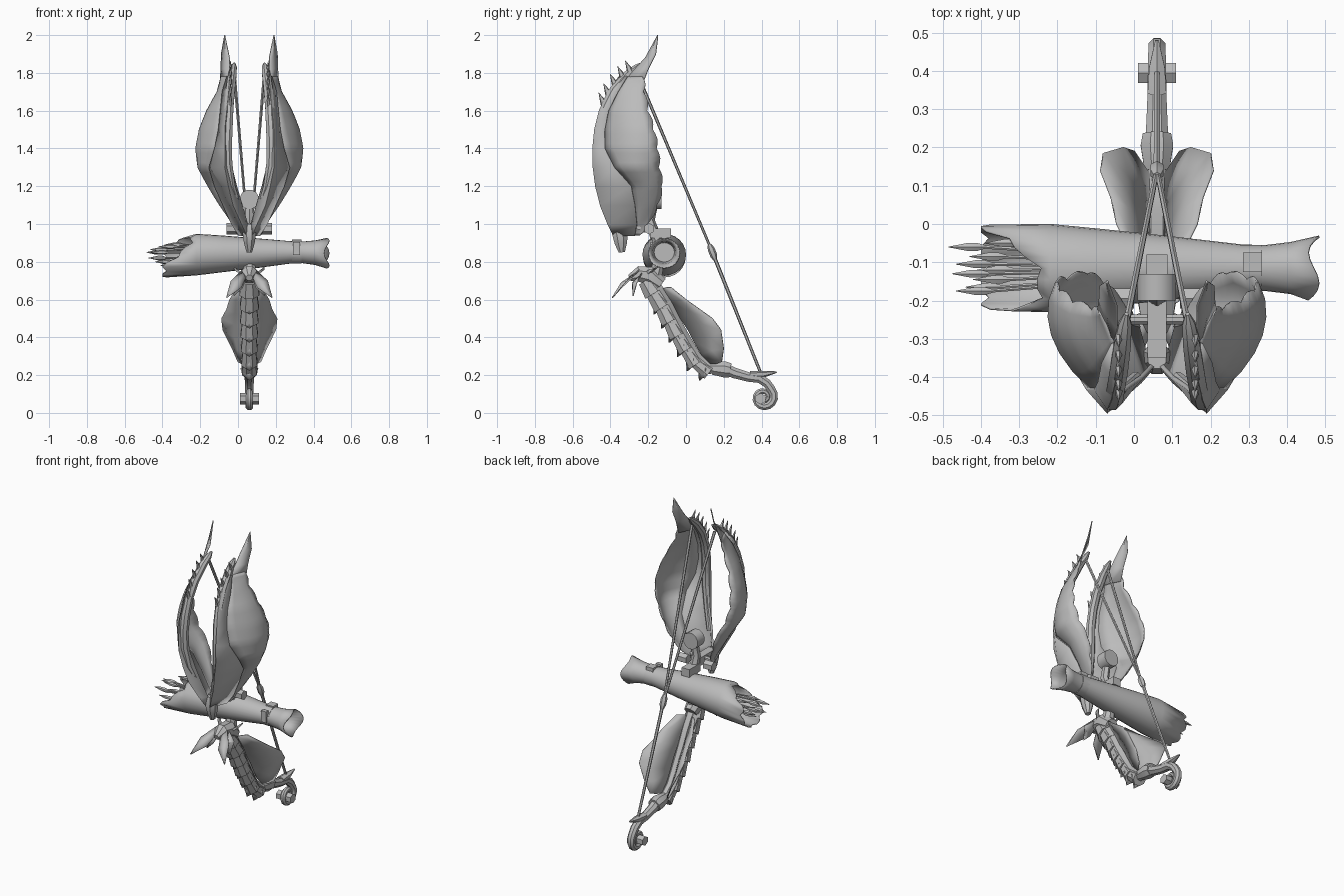
import bpy, bmesh, math
from mathutils import Vector as V

CX = 0.06  # centre plane of the bow
grey = bpy.data.materials.new("grey")
grey.diffuse_color = (0.5, 0.5, 0.5, 1)


def finish(name, bm, mirror=False, thick=0, x=CX, angle=35):
    bmesh.ops.recalc_face_normals(bm, faces=bm.faces)
    me = bpy.data.meshes.new(name)
    bm.to_mesh(me)
    bm.free()
    ob = bpy.data.objects.new(name, me)
    bpy.context.collection.objects.link(ob)
    ob.location.x = x
    me.materials.append(grey)
    if thick:
        m = ob.modifiers.new("thickness", 'SOLIDIFY')
        m.thickness, m.offset = thick, 0
    if mirror:
        ob.modifiers.new("mirror", 'MIRROR').use_mirror_merge = False
    bpy.ops.object.select_all(action='DESELECT')
    ob.select_set(True)
    bpy.context.view_layer.objects.active = ob
    bpy.ops.object.shade_smooth_by_angle(angle=math.radians(angle))
    return ob


def add_grid(bm, rows, closed=False, caps=False):
    vs = [[bm.verts.new(p) for p in r] for r in rows]
    n = len(rows[0])
    for a, b in zip(vs, vs[1:]):
        for i in range(n if closed else n - 1):
            j = (i + 1) % n
            bm.faces.new((a[i], a[j], b[j], b[i]))
    if caps:
        bm.faces.new(vs[0])
        bm.faces.new(vs[-1][::-1])


def add_tube(bm, path, radii, sides=8, flat=1.0):
    """Sweep a polygon along a path; flat scales its sideways width."""
    path = [V(p) for p in path]
    rows = []
    for i, p in enumerate(path):
        t = (path[min(i + 1, len(path) - 1)] - path[max(i - 1, 0)]).normalized()
        side = V((1, 0, 0)) if abs(t.x) < 0.9 else V((0, 1, 0))
        a = (side - t * side.dot(t)).normalized()
        b = t.cross(a)
        rows.append([p + radii[i] * (a * flat * math.cos(k) + b * math.sin(k))
                     for k in (2 * math.pi * (j + 0.5) / sides for j in range(sides))])
    add_grid(bm, rows, True, True)


def tube(name, path, radii, sides=8, flat=1.0, **kw):
    bm = bmesh.new()
    add_tube(bm, path, radii, sides, flat)
    return finish(name, bm, **kw)


def box(name, c, s, **kw):
    bm = bmesh.new()
    bmesh.ops.create_cube(bm, size=1)
    for v in bm.verts:
        v.co = V(c) + V([a * b for a, b in zip(v.co, s)])
    return finish(name, bm, **kw)


# Wing cross-sections: height, then inner edge, ridge, plate edge, rear edge (x, y)
sections = [
    (0.94, 0.00, -.36, .015, -.38, .05, -.27, .06, -.24),
    (1.0, .012, -.37, .04, -.41, .09, -.26, .09, -.20),
    (1.1, .04, -.40, .085, -.45, .135, -.27, .14, -.15),
    (1.2, .07, -.42, .11, -.475, .18, -.29, .18, -.125),
    (1.3, .095, -.44, .13, -.488, .21, -.38, .235, -.14),
    (1.4, .105, -.44, .13, -.49, .18, -.43, .265, -.15),
    (1.5, .10, -.43, .13, -.48, .16, -.43, .255, -.17),
    (1.6, .10, -.41, .12, -.455, .15, -.41, .22, -.20),
    (1.7, .095, -.37, .11, -.41, .14, -.36, .17, -.22),
    (1.78, .09, -.30, .10, -.35, .115, -.31, .15, -.225),
]
fine = []
for a, b in zip(sections, sections[1:]):
    fine += [[p + (q - p) * k / 4 for p, q in zip(a, b)] for k in range(4)]
fine.append(list(sections[-1]))

# Armoured front plates of the wings
bm = bmesh.new()
add_grid(bm, [[(s[i], s[i + 1], s[0]) for i in (1, 3, 5)] for s in sections])
finish("wing_plate", bm, True, 0.012, angle=60)

# Bowed wing membranes with a scalloped rear edge
bm = bmesh.new()
rows = []
for k, s in enumerate(fine):
    z = s[0]
    bulge = 0.055 * max(0, math.sin(math.pi * min(1, max(0, (z - 1.0) / 0.75))))
    row = []
    for c in range(7):
        t = c / 6
        u = s[5] + (s[7] - s[5]) * t + bulge * 4 * t * (1 - t) - 0.006 * (1 - t)
        y = s[6] + (s[8] - s[6]) * t
        if c == 6:
            y += 0.014 * abs(math.sin(math.pi * k / 4)) - 0.006
        row.append((u, y, z))
    rows.append(row)
add_grid(bm, rows)
finish("wing_membrane", bm, True, 0.005, angle=60)

# Pointed blades above the wings
bm = bmesh.new()
add_grid(bm, [[(.105, -.35, 1.74), (.125, -.29, 1.74), (.155, -.23, 1.74)],
              [(.105, -.27, 1.82), (.13, -.235, 1.82), (.15, -.20, 1.82)],
              [(.105, -.215, 1.88), (.125, -.19, 1.89), (.148, -.16, 1.90)],
              [(.128, -.155, 1.99), (.13, -.15, 2.0), (.132, -.149, 1.99)]])
finish("wing_blade", bm, True, 0.006)

# Horn ribs along the wing ridge
tube("wing_horn", [(.055, -.40, 1.08), (.095, -.44, 1.2), (.115, -.458, 1.32), (.118, -.46, 1.42),
                   (.113, -.45, 1.52), (.108, -.425, 1.62), (.10, -.38, 1.71), (.09, -.31, 1.79),
                   (.083, -.26, 1.83), (.08, -.235, 1.85)],
     [.015, .022, .027, .028, .027, .026, .026, .024, .018, .006], mirror=True)

# Small thorns near the horn tips
bm = bmesh.new()
for y, z in ((-.43, 1.64), (-.405, 1.69), (-.37, 1.74), (-.33, 1.78), (-.29, 1.81)):
    add_tube(bm, [(.10, y, z - .02), (.10, y - .015, z + .02), (.10, y - .032, z + .055)],
             [.02, .013, .001], 5, 0.6)
finish("horn_thorns", bm, True)

# Beak where the wings meet
tube("beak", [(0, -.35, 1.0), (0, -.35, .95), (0, -.345, .90), (0, -.34, .85)],
     [.03, .045, .036, .018], 8, 0.85)

# Riser: sight disc, post, blocks and cross pins
tube("sight_disc", [(0, -.20, 1.13), (0, -.13, 1.13)], [.052, .052], 12)
tube("sight_post", [(0, -.165, 1.13), (0, -.19, 1.02), (0, -.16, .93)], [.022, .025, .03], 6)
box("riser_block", (0, -.135, .95), (.055, .11, .05))
box("riser_bridge", (0, -.27, .98), (.05, .16, .05))
tube("cross_pin", [(-.08, -.25, .985), (.08, -.25, .985)], [.014, .014], 8)
tube("side_bolt", [(.06, -.195, .975), (.12, -.195, .975)], [.03, .03], 6, mirror=True)
tube("grip_core", [(0, -.16, .94), (0, -.13, .85), (0, -.17, .70)], [.03, .028, .04], 8)

# Lower limb core and its overlapping armour bands
limb = [V((0, y, z)) for y, z in ((-.20, .71), (-.165, .655), (-.12, .585), (-.08, .51),
                                   (-.04, .435), (.005, .36), (.055, .285), (.12, .235), (.19, .24))]
tube("lower_limb", limb, [.04, .045, .045, .043, .042, .04, .036, .034, .03], 8)
bm = bmesh.new()
for i, (a, b) in enumerate(zip(limb[:-2], limb[1:-1])):
    d = b - a
    r = 1 - 0.04 * i
    fwd = V((0, -.012, -.008))
    add_tube(bm, [a + fwd, b + d * .25 + fwd], [.046 * r, .06 * r], 8, 0.95)
finish("limb_bands", bm, angle=30)

# Hooked shield points under each band
bm = bmesh.new()
for i, p in enumerate(limb[2:8]):
    q = p + V((0, -.048, -.028))
    add_grid(bm, [[q + V((-.045, .03, .03)), q + V((0, -.004, .035)), q + V((.045, .03, .03))],
                  [q + V((-.03, .03, -.01)), q + V((0, 0, -.035)), q + V((.03, .03, -.01))]])
finish("band_points", bm, thick=0.008)

# Head of the lower limb with splayed leaves
tube("lower_head", [(0, -.30, .715), (0, -.25, .735), (0, -.19, .725), (0, -.13, .68)],
     [.018, .045, .055, .04], 8)
bm = bmesh.new()
for root, mid, tip, w in (((.02, -.25, .75), (.07, -.33, .68), (.12, -.39, .61), .028),
                          ((.03, -.24, .73), (.065, -.27, .68), (.08, -.28, .62), .03),
                          ((.02, -.22, .71), (.055, -.19, .745), (.08, -.15, .77), .025)):
    o = V((w, 0.012, w * .6))
    r, m, t = V(root), V(mid), V(tip)
    add_grid(bm, [[r - o * .5, r, r + o * .5], [m - o, m + V((0, -.012, .008)), m + o],
                  [t - o * .04, t, t + o * .04]])
finish("head_leaves", bm, True, 0.006)

# Spread fins behind the lower limb
bm = bmesh.new()
add_grid(bm, [[(.02, -.12, .66), (.045, -.10, .665), (.065, -.08, .665)],
              [(.02, -.07, .58), (.07, -.03, .60), (.105, .0, .60)],
              [(.02, -.03, .50), (.075, .04, .53), (.12, .07, .55)],
              [(.02, .01, .44), (.08, .09, .47), (.147, .14, .50)],
              [(.02, .04, .38), (.08, .13, .40), (.14, .185, .44)],
              [(.02, .08, .31), (.06, .14, .33), (.09, .20, .34)],
              [(.02, .13, .26), (.04, .16, .26), (.06, .19, .27)]])
finish("lower_fin", bm, True, 0.005, angle=50)

# Tail sweeping into a scroll
tube("tail_socket", [(0, .14, .235), (0, .205, .23), (0, .235, .225)], [.035, .046, .04], 8)
path = [(0, .20, .235), (0, .26, .21), (0, .33, .19), (0, .39, .182)]
radii = [.034, .03, .027, .026]
for k in range(22):
    a = math.radians(72 - k * 26)
    r = .062 - k * .0022
    path.append((0, .41 + r * math.cos(a) * 1.0, .082 + r * math.sin(a) * (1.25 if k < 1 else 1)))
    radii.append(.025 - k * .0007)
tube("tail_scroll", path, radii, 8)
tube("scroll_boss", [(-.05, .395, .075), (.05, .395, .075)], [.03, .03], 6)
tube("string_hook", [(0, .34, .20), (0, .41, .205), (0, .48, .216)], [.022, .018, .004], 6, 1.3)

# Bowstring: two upper strands, a joint and one lower strand
knot = (0, .14, .85)
tube("upper_string", [(.08, -.26, 1.80), knot], [.009, .007], 6, mirror=True)
tube("lower_string", [knot, (0, .40, .20)], [.010, .008], 6)
tube("string_joint", [(0, .125, .89), (0, .133, .868), (0, .147, .833), (0, .155, .81)],
     [.011, .019, .019, .011], 6)

# Quiver body with a ragged mouth on the left and a flared end on the right
N = 24
bm = bmesh.new()
rows = []
for x, z, r in ((-.40, .825, .105), (-.22, .838, .107), (-.08, .842, .094), (.08, .845, .078),
                (.28, .85, .056), (.34, .85, .054), (.41, .848, .062), (.47, .845, .078)):
    row = []
    for j in range(N):
        a = 2 * math.pi * j / N
        px = x
        if x == -.40:  # mouth dips towards the upper front
            px += .15 * max(0, math.cos(a - 2.0)) + (.022 if j % 3 == 0 else 0)
        if x == .47:
            px += .014 * math.cos(3 * a)
        row.append((px, -.115 + r * 1.05 * math.cos(a), z + r * math.sin(a)))
    rows.append(row)
add_grid(bm, rows, True)
finish("quiver", bm, thick=0.006, x=0, angle=50)
tube("quiver_floor", [(.27, -.115, .85), (.33, -.115, .85)], [.05, .05], 12, x=0)
tube("quiver_collar", [(.285, -.115, .85), (.335, -.115, .85)], [.062, .062], 12, x=0)
box("collar_buckle", (.31, -.10, .905), (.05, .05, .025), x=0)
box("collar_clip", (.31, -.175, .87), (.035, .025, .07), x=0)

# Arrows with spindle-shaped heads
bm = bmesh.new()
for i, (y, z, x) in enumerate(((-.06, .85, -.485), (-.085, .81, -.43), (-.105, .865, -.465),
                               (-.13, .82, -.475), (-.145, .88, -.42), (-.165, .80, -.44),
                               (-.175, .85, -.465), (-.05, .89, -.39), (-.12, .78, -.41))):
    add_tube(bm, [(x, y, z), (x + .05, y, z), (x + .075, y, z), (x + .10, y, z)],
             [.001, .012, .012, .004], 6)
    add_tube(bm, [(x + .09, y, z), (-.15, -.115 + (y + .115) * .7, .84 + (z - .84) * .7)],
             [.005, .005], 6)
finish("arrows", bm, x=0)
